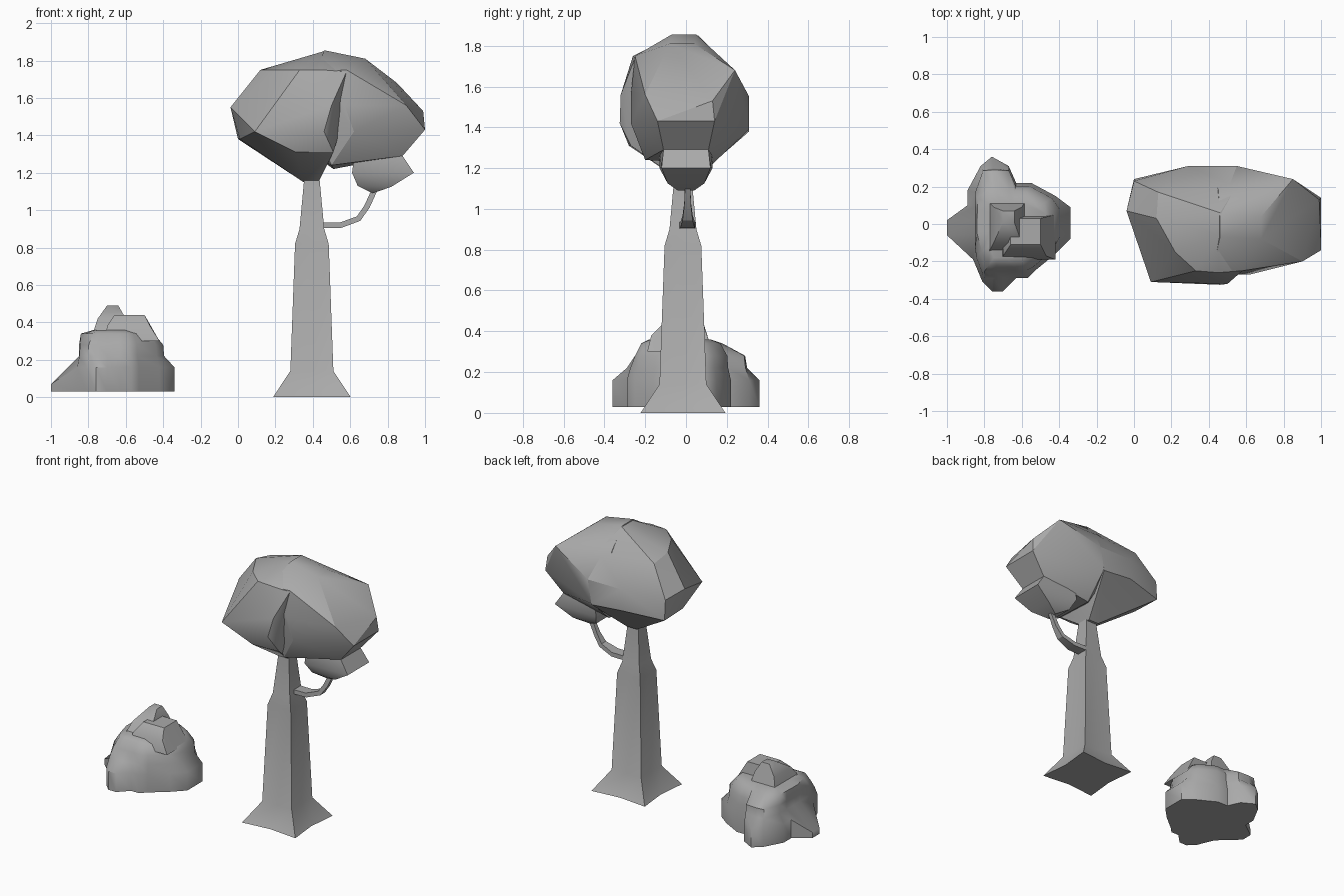
import bpy
import bmesh
import math
from mathutils import Vector

cube = bpy.data.objects.get("Cube")
if cube:
    bpy.data.objects.remove(cube, do_unlink=True)

grey = bpy.data.materials.new("plain_grey")
grey.use_nodes = True
grey.diffuse_color = (0.4, 0.4, 0.4, 1)
grey.node_tree.nodes["Principled BSDF"].inputs["Base Color"].default_value = (0.4, 0.4, 0.4, 1)


def finish(name, bm, angle):
    """Turn a bmesh into a shaded, coloured object."""
    bmesh.ops.recalc_face_normals(bm, faces=bm.faces)
    mesh = bpy.data.meshes.new(name)
    bm.to_mesh(mesh)
    bm.free()
    mesh.materials.append(grey)
    obj = bpy.data.objects.new(name, mesh)
    bpy.context.collection.objects.link(obj)
    bpy.ops.object.select_all(action='DESELECT')
    obj.select_set(True)
    bpy.context.view_layer.objects.active = obj
    bpy.ops.object.shade_smooth_by_angle(angle=math.radians(angle))


def hull(name, points, angle=27):
    """Faceted lump wrapped around a few points."""
    bm = bmesh.new()
    verts = [bm.verts.new(p) for p in points]
    res = bmesh.ops.convex_hull(bm, input=verts)
    inner = [v for v in res["geom_interior"] if isinstance(v, bmesh.types.BMVert)]
    bmesh.ops.delete(bm, geom=inner, context='VERTS')
    bmesh.ops.dissolve_limit(bm, angle_limit=math.radians(4), verts=bm.verts, edges=bm.edges)
    finish(name, bm, angle)


def loft(name, rings, angle=30):
    """Skin a stack of equal-length rings and cap both ends."""
    bm = bmesh.new()
    loops = [[bm.verts.new(p) for p in ring] for ring in rings]
    n = len(loops[0])
    for a, b in zip(loops, loops[1:]):
        for i in range(n):
            j = (i + 1) % n
            bm.faces.new((a[i], a[j], b[j], b[i]))
    bm.faces.new(loops[0])
    bm.faces.new(loops[-1])
    bmesh.ops.remove_doubles(bm, verts=bm.verts, dist=0.002)
    finish(name, bm, angle)


def pair(x, y, z):
    return [(x, -y, z), (x, y, z)]


# Trunk: square sections with slightly pinched side middles
def trunk_ring(z, half, pinch):
    m = half * pinch
    flat = [(-half, -half), (0, -m), (half, -half), (m, 0),
            (half, half), (0, m), (-half, half), (-m, 0)]
    return [(0.395 + x, -0.015 + y, z) for x, y in flat]


loft("trunk", [trunk_ring(*r) for r in (
    (0, 0.208, 0.9), (0.14, 0.115, 0.95), (0.82, 0.09, 0.97), (0.9, 0.066, 1), (1.2, 0.038, 1))])

# Branch: thin square tube bending up into the foliage
path = [(0.42, 0.92, 0.04), (0.55, 0.92, 0.036), (0.645, 0.955, 0.025),
        (0.69, 1.02, 0.017), (0.74, 1.13, 0.012)]
branch = []
for i, (x, z, w) in enumerate(path):
    a, b = path[max(i - 1, 0)], path[min(i + 1, len(path) - 1)]
    d = Vector((b[0] - a[0], 0, b[1] - a[1])).normalized()
    side = Vector((-d.z, 0, d.x)) * 0.015
    mid = Vector((x, 0.008, z))
    across = Vector((0, w, 0))
    branch.append([mid + side + across, mid + side - across,
                   mid - side - across, mid - side + across])
loft("branch", branch)

# Foliage: large left lump, right lump overlapping it, and a small hanging lump
hull("main_foliage",
     pair(0.35, 0.045, 1.15) + pair(0.43, 0.045, 1.15) + pair(0.46, 0.06, 1.85) + [
         (0.31, -0.28, 1.31), (0.51, -0.27, 1.31), (0.09, -0.31, 1.42), (0.46, -0.325, 1.42),
         (0.5, -0.32, 1.56), (0.22, -0.15, 1.75), (0.33, -0.25, 1.75), (0.45, -0.26, 1.75),
         (0.12, 0.03, 1.75), (0.13, 0.17, 1.72), (0.55, 0.2, 1.71),
         (0, 0.24, 1.38), (-0.04, 0.07, 1.55), (0.01, 0.02, 1.38), (0, 0.23, 1.52),
         (0.29, 0.31, 1.4), (0.52, 0.31, 1.38), (0.29, 0.31, 1.55), (0.55, 0.31, 1.55),
         (0.58, -0.25, 1.74), (0.66, -0.03, 1.8)])
hull("right_foliage",
     pair(1.0, 0.14, 1.43) + pair(0.88, 0.11, 1.29) + [
         (0.46, -0.07, 1.855), (0.46, 0.05, 1.855), (0.68, -0.08, 1.81), (0.68, 0.04, 1.81),
         (0.58, -0.25, 1.75), (0.57, -0.27, 1.56), (0.62, -0.27, 1.42), (0.9, -0.2, 1.56),
         (0.99, 0.13, 1.53), (0.85, 0.24, 1.68), (0.55, 0.31, 1.55), (0.52, 0.31, 1.39),
         (0.45, 0.19, 1.72), (0.5, -0.2, 1.24), (0.51, 0.13, 1.22), (0.4, 0, 1.3),
         (0.42, -0.25, 1.74), (0.4, -0.22, 1.45), (0.38, 0.28, 1.5)])
hull("hanging_foliage",
     pair(0.94, 0.12, 1.2) + pair(0.88, 0.11, 1.29) + pair(0.82, 0.09, 1.125)
     + pair(0.72, 0.04, 1.09) + pair(0.64, 0.09, 1.13) + pair(0.61, 0.13, 1.2)
     + pair(0.62, 0.13, 1.28))

# Rock: irregular outline, stepped inwards and clamped to narrowing boxes
outline = [(-1, 0.02), (-0.89, 0.1), (-0.89, 0.18), (-0.82, 0.31), (-0.76, 0.36),
           (-0.67, 0.31), (-0.63, 0.22), (-0.55, 0.22), (-0.42, 0.15),
           (-0.34, 0.09), (-0.34, -0.08), (-0.42, -0.16), (-0.53, -0.25),
           (-0.57, -0.29), (-0.63, -0.29), (-0.7, -0.36), (-0.76, -0.36), (-0.81, -0.31),
           (-0.86, -0.19), (-1, -0.06)]


def rock_ring(z, s, x0, x1, y0, y1):
    ring = []
    for x, y in outline:
        px = min(max(-0.66 + (x + 0.66) * s, x0), x1)
        py = min(max(y * s, y0), y1)
        low = 0.09 if x < -0.95 and 0.1 < z < 0.2 else 0
        ring.append((px, py, z - low))
    return ring


loft("rock_base", [rock_ring(*r) for r in (
    (0.03, 1, -1, -0.34, -0.36, 0.36), (0.16, 1, -1, -0.34, -0.36, 0.36),
    (0.22, 0.94, -0.85, -0.395, -0.29, 0.3), (0.28, 0.92, -0.85, -0.4, -0.25, 0.29),
    (0.34, 0.77, -0.84, -0.45, -0.22, 0.18), (0.36, 0.6, -0.77, -0.47, -0.18, 0.12))], 45)
hull("rock_shelf", [(x, y, z) for x, z in ((-0.7, 0.38), (-0.47, 0.38)) for y in (-0.17, 0.03)]
     + [(x, y, 0.44) for x in (-0.66, -0.5) for y in (-0.11, 0.03)]
     + [(x, y, 0.3) for x in (-0.71, -0.42) for y in (-0.19, 0.05)], 35)
hull("rock_peak", [(x, y, 0.49) for x in (-0.7, -0.64) for y in (0.01, 0.07)]
     + [(x, y, 0.42) for x in (-0.75, -0.6) for y in (-0.1, 0.09)]
     + [(x, y, 0.33) for x in (-0.78, -0.58) for y in (-0.16, 0.12)], 60)
